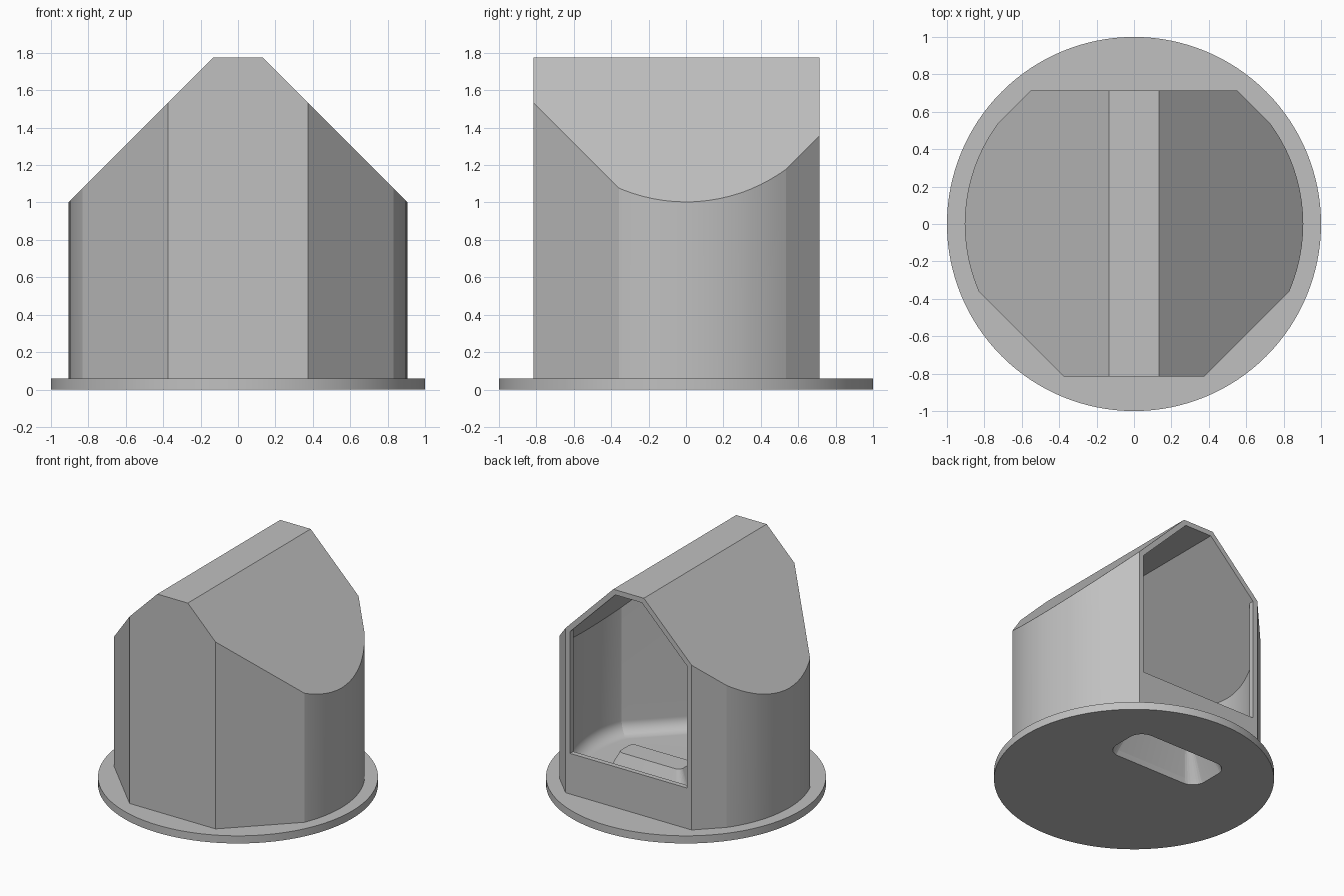
import bpy, bmesh, math
from mathutils import Vector

if "Cube" in bpy.data.objects:
    bpy.data.objects.remove(bpy.data.objects["Cube"])

WALL = 0.04
RADIUS = 0.905
# Flat cuts in the round outline: direction in degrees, distance from centre
FLATS = [(-90, 0.815), (-45, 0.8415), (-135, 0.8415), (90, 0.715), (45, 0.8945), (135, 0.8945)]

grey = bpy.data.materials.new("plain grey")
grey.diffuse_color = (0.53, 0.53, 0.53, 1)
grey.use_nodes = True
grey.node_tree.nodes["Principled BSDF"].inputs["Base Color"].default_value = grey.diffuse_color


def make_object(name, bm):
    bmesh.ops.recalc_face_normals(bm, faces=bm.faces[:])
    mesh = bpy.data.meshes.new(name)
    bm.to_mesh(mesh)
    bm.free()
    mesh.materials.append(grey)
    ob = bpy.data.objects.new(name, mesh)
    bpy.context.collection.objects.link(ob)
    return ob


def outline(inset):
    """Round outline with flats, moved inwards by inset."""
    r = RADIUS - inset
    flats = [(math.radians(a), d - inset) for a, d in FLATS]
    angles = [math.tau * i / 96 for i in range(96)]
    for a, d in flats:
        if d < r:
            angles += [a - math.acos(d / r), a + math.acos(d / r)]
    for i, (a, d) in enumerate(flats):
        for b, e in flats[:i]:
            det = math.sin(b - a)
            if abs(det) > 0.1:
                x = (d * math.sin(b) - e * math.sin(a)) / det
                y = (e * math.cos(a) - d * math.cos(b)) / det
                angles.append(math.atan2(y, x))
    pts = []
    for t in angles:
        reach = [r] + [d / math.cos(t - a) for a, d in flats if math.cos(t - a) > 0.01]
        k = min(reach)
        pts.append((k * math.cos(t), k * math.sin(t)))
    return pts


def hull(points):
    bm = bmesh.new()
    for p in points:
        bm.verts.new(p)
    bmesh.ops.remove_doubles(bm, verts=bm.verts[:], dist=0.0005)
    out = bmesh.ops.convex_hull(bm, input=bm.verts[:])
    loose = [v for v in bm.verts if not v.link_faces]
    bmesh.ops.delete(bm, geom=loose, context='VERTS')
    return bm


def gabled(name, rings, inset):
    """Hull of (inset, height) rings, trimmed by the two slopes and the flat ridge."""
    bm = hull([(x, y, z) for t, z in rings for x, y in outline(t)])
    s = math.sqrt(0.5)
    planes = [((0, 0, 1.775 - inset), (0, 0, 1))]
    for side in (-1, 1):
        planes.append((Vector((0, 0, 1.908)) - Vector((side * s, 0, s)) * inset, (side * s, 0, s)))
    for co, no in planes:
        geom = bm.verts[:] + bm.edges[:] + bm.faces[:]
        bmesh.ops.bisect_plane(bm, geom=geom, dist=1e-5, plane_co=co, plane_no=no, clear_outer=True)
        rim = [e for e in bm.edges if e.is_boundary]
        bmesh.ops.contextual_create(bm, geom=rim)
    bmesh.ops.dissolve_limit(bm, angle_limit=math.radians(0.3), verts=bm.verts[:], edges=bm.edges[:])
    return make_object(name, bm)


def rounded_frustum(name, levels, cy):
    """Tapered rounded block; levels are (half x, half y, corner radius, z)."""
    pts = []
    for hx, hy, r, z in levels:
        for sx in (-1, 1):
            for sy in (-1, 1):
                for i in range(9):
                    a = math.pi / 2 * i / 8
                    pts.append((sx * (hx - r + r * math.cos(a)), cy + sy * (hy - r + r * math.sin(a)), z))
    bm = hull(pts)
    bmesh.ops.dissolve_limit(bm, angle_limit=math.radians(0.3), verts=bm.verts[:], edges=bm.edges[:])
    return make_object(name, bm)


def combine(target, other, operation):
    mod = target.modifiers.new(operation.lower(), 'BOOLEAN')
    mod.operation = operation
    mod.solver = 'EXACT'
    mod.object = other
    bpy.context.view_layer.objects.active = target
    bpy.ops.object.modifier_apply(modifier=mod.name)
    bpy.data.objects.remove(other, do_unlink=True)


# Hollow housing with a rounded inner floor edge
housing = gabled("housing", [(0, 0.03), (0, 2.0)], 0)
fillet = 0.1
rings = [(WALL, 2.0)]
for i in range(17):
    a = math.pi / 2 * i / 16
    rings.append((WALL + fillet * (1 - math.sin(a)), 0.06 + fillet * (1 - math.cos(a))))
combine(housing, gabled("cavity", rings, WALL), 'DIFFERENCE')

# Open back above a sill
profile = [(0.51, 0.38), (0.51, 1.341), (0.116, 1.735)]
profile += [(-x, z) for x, z in profile]
opening = make_object("opening", hull([(x, y, z) for x, z in profile for y in (0.6, 0.8)]))
combine(housing, opening, 'DIFFERENCE')

# Round base plate
bm = bmesh.new()
bmesh.ops.create_cone(bm, cap_ends=True, segments=128, radius1=1, radius2=1, depth=0.06)
bmesh.ops.translate(bm, verts=bm.verts[:], vec=(0, 0, 0.03))
base = make_object("base_plate", bm)
combine(housing, base, 'UNION')
housing.name = "housing_with_base"

# Raised pocket on the floor, hollowed from below
combine(housing, rounded_frustum("pocket", [(0.43, 0.225, 0.12, 0.04), (0.27, 0.085, 0.04, 0.36)], 0.375), 'UNION')
combine(housing, rounded_frustum("slot", [(0.42, 0.19, 0.11, -0.02), (0.39, 0.175, 0.1, 0.04),
                                          (0.24, 0.055, 0.03, 0.32)], 0.37), 'DIFFERENCE')

# Smooth only the round surfaces
bpy.ops.object.select_all(action='DESELECT')
housing.select_set(True)
bpy.context.view_layer.objects.active = housing
bpy.ops.object.shade_smooth_by_angle(angle=math.radians(8))
